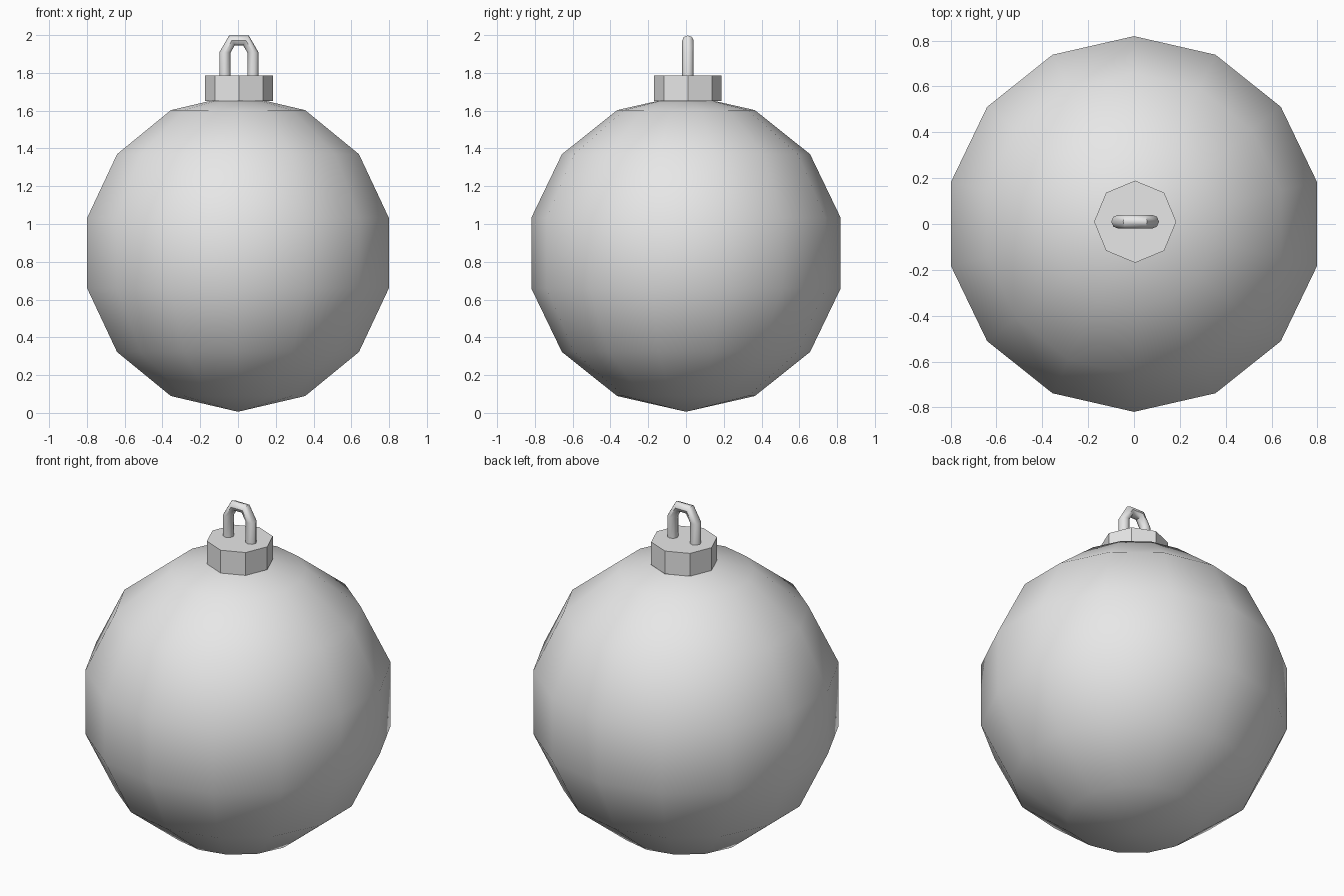
import bpy, bmesh
from math import sin, cos, pi, radians
from mathutils import Vector

cube = bpy.data.objects.get("Cube")
if cube:
    bpy.data.objects.remove(cube, do_unlink=True)

grey = bpy.data.materials.new("plain grey")
grey.use_nodes = True
colour = (0.8, 0.8, 0.8, 1)
grey.diffuse_color = colour
grey.node_tree.nodes["Principled BSDF"].inputs["Base Color"].default_value = colour


def skin(name, rings, smooth_angle):
    """Bridge a list of vertex rings into a closed, capped surface."""
    bm = bmesh.new()
    loops = [[bm.verts.new(p) for p in ring] for ring in rings]
    n = len(loops[0])
    for a, b in zip(loops, loops[1:]):
        for i in range(n):
            j = (i + 1) % n
            bm.faces.new((a[i], a[j], b[j], b[i]))
    bm.faces.new(loops[0])
    bm.faces.new(loops[-1])
    bmesh.ops.remove_doubles(bm, verts=bm.verts, dist=0.0005)
    bmesh.ops.recalc_face_normals(bm, faces=bm.faces)
    mesh = bpy.data.meshes.new(name)
    bm.to_mesh(mesh)
    bm.free()
    mesh.materials.append(grey)
    obj = bpy.data.objects.new(name, mesh)
    bpy.context.collection.objects.link(obj)
    bpy.ops.object.select_all(action="DESELECT")
    obj.select_set(True)
    bpy.context.view_layer.objects.active = obj
    bpy.ops.object.shade_smooth_by_angle(angle=radians(smooth_angle))
    return obj


def circle(radius, z, sides, x=0, y=0):
    """Horizontal ring with a vertex on the +y axis."""
    turn = 2 * pi / sides
    return [(x + radius * sin(i * turn), y + radius * cos(i * turn), z)
            for i in range(sides)]


# Round bauble body
R, centre = 0.84, 0.846
bands = 7
skin("bauble_body",
     [circle(R * sin(pi * k / bands), centre - R * cos(pi * k / bands), 14)
      for k in range(bands + 1)], 40)

# Octagonal cap
cx, cy = 0.005, 0.01
skin("bauble_cap", [circle(0.179, z, 8, cx, cy) for z in (1.65, 1.785)], 30)

# Hanging loop: a bent tube with straight legs and a three-part arch
bend, tube, arch_z, sides = 0.074, 0.03, 1.908, 8
path = [(0, 1.76)] + [(k * pi / 3, arch_z) for k in range(4)] + [(pi, 1.76)]
rings = []
for angle, z in path:
    out = Vector((cos(angle), 0, sin(angle)))
    middle = Vector((cx, cy, z)) + out * bend
    rings.append([middle + out * tube * cos(t) + Vector((0, tube * sin(t), 0))
                  for t in (2 * pi * i / sides for i in range(sides))])
skin("hanging_loop", rings, 50)
